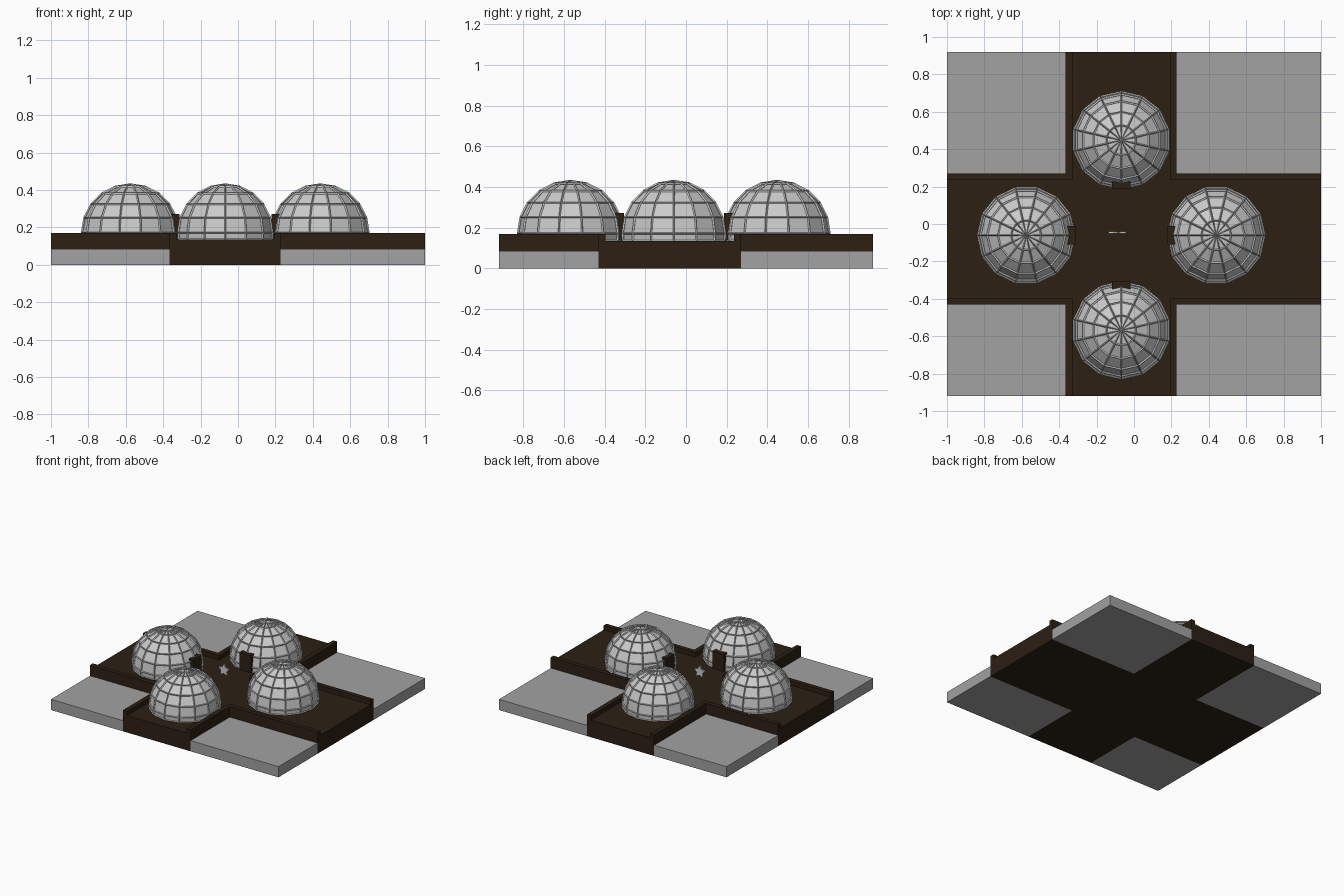
import bpy, bmesh
from math import pi, sin, cos, radians
from mathutils import Matrix, Vector

if "Cube" in bpy.data.objects:
    bpy.data.objects.remove(bpy.data.objects["Cube"])


def material(name, rgb):
    m = bpy.data.materials.new(name)
    m.diffuse_color = (*rgb, 1)
    m.use_nodes = True
    m.node_tree.nodes["Principled BSDF"].inputs["Base Color"].default_value = m.diffuse_color
    return m


BROWN = material("dark_soil", (0.025, 0.014, 0.007))
STONE = material("mid_grey", (0.36, 0.36, 0.36))


def finish(name, bm, mat=None):
    bmesh.ops.recalc_face_normals(bm, faces=bm.faces)
    me = bpy.data.meshes.new(name)
    bm.to_mesh(me)
    bm.free()
    ob = bpy.data.objects.new(name, me)
    bpy.context.collection.objects.link(ob)
    if mat:
        me.materials.append(mat)
    return ob


def box(name, x0, x1, y0, y1, z0, z1, mat=None):
    bm = bmesh.new()
    bmesh.ops.create_cube(bm, size=1)
    for v in bm.verts:
        v.co = ((x0 + x1) / 2 + v.co.x * (x1 - x0),
                (y0 + y1) / 2 + v.co.y * (y1 - y0),
                (z0 + z1) / 2 + v.co.z * (z1 - z0))
    return finish(name, bm, mat)


def prism(name, pts, axis, mat=None):
    bm = bmesh.new()
    f = bm.faces.new([bm.verts.new(p) for p in pts])
    ext = bmesh.ops.extrude_face_region(bm, geom=[f])
    bmesh.ops.translate(bm, vec=axis, verts=[g for g in ext["geom"] if isinstance(g, bmesh.types.BMVert)])
    return finish(name, bm, mat)


# Cross-shaped platform floor
X0, X1, Y0, Y1, EX, EY = -0.365, 0.228, -0.43, 0.27, 1.0, 0.92
FLOOR, TOP, T = 0.135, 0.17, 0.035
cross = [(X0, -EY), (X1, -EY), (X1, Y0), (EX, Y0), (EX, Y1), (X1, Y1),
         (X1, EY), (X0, EY), (X0, Y1), (-EX, Y1), (-EX, Y0), (X0, Y0)]
prism("cross_floor", [(x, y, 0) for x, y in cross], Vector((0, 0, FLOOR)), BROWN)

# Corner slabs and the low walls beside each arm
for sx, ex in ((-1, X0), (1, X1)):
    for sy, ey in ((-1, Y0), (1, Y1)):
        xs, ys = sorted((sx * EX, ex)), sorted((sy * EY, ey))
        box("corner_slab", *xs, *ys, 0, 0.085, STONE)
        ix, iy = ex - sx * T, ey - sy * T
        xw, yw = sorted((ex, ix)), sorted((ey, iy))
        box("arm_wall_x", *sorted((sx * EX, ix)), *yw, FLOOR - 0.02, TOP, BROWN)
        box("arm_wall_y", *xw, *sorted((sy * EY, ey)), FLOOR - 0.02, TOP, BROWN)

# Domes: faceted shell, ribs and an entrance facing the centre
N, R, ZC = 14, 0.257, 0.172


def dome_mesh(r, cap):
    bm = bmesh.new()
    rings = [[(r * 0.992, FLOOR)]] and [(r * 0.992, FLOOR)]
    rings += [(r * cos(radians(a)), ZC + r * sin(radians(a))) for a in (0, 18, 36, 54, 72)]
    loops = [[bm.verts.new((q * cos(2 * pi * i / N), q * sin(2 * pi * i / N), z))
              for i in range(N)] for q, z in rings]
    for a, b in zip(loops, loops[1:]):
        for i in range(N):
            j = (i + 1) % N
            bm.faces.new((a[i], a[j], b[j], b[i]))
    tip = bm.verts.new((0, 0, ZC + r))
    for i in range(N):
        bm.faces.new((loops[-1][i], loops[-1][(i + 1) % N], tip))
    return bm


CX, CY, D = -0.068, -0.06, 0.508
for k, side in enumerate(("right", "back", "left", "front")):
    a = k * pi / 2
    place = Matrix.Translation((CX + D * cos(a), CY + D * sin(a), 0)) @ Matrix.Rotation(a, 4, "Z")
    shell = finish(side + "_dome_shell", dome_mesh(R - 0.003, True))
    ribs = finish(side + "_dome_ribs", dome_mesh(R, True))
    wire = ribs.modifiers.new("ribs", "WIREFRAME")
    wire.thickness = 0.013
    wire.offset = 0
    wire.use_even_offset = False
    door = box(side + "_dome_entrance", -0.262, -0.18, -0.05, 0.05, FLOOR - 0.01, 0.272, BROWN)
    for ob in (shell, ribs, door):
        ob.matrix_world = place

# Upright star in the middle of the plaza
pts = []
for i in range(10):
    r = 0.05 if i % 2 == 0 else 0.027
    t = pi / 2 + i * pi / 5
    pts.append((-0.09 + r * cos(t), -0.051, 0.228 + r * sin(t)))
prism("centre_star", pts, Vector((0, 0.012, 0)))
